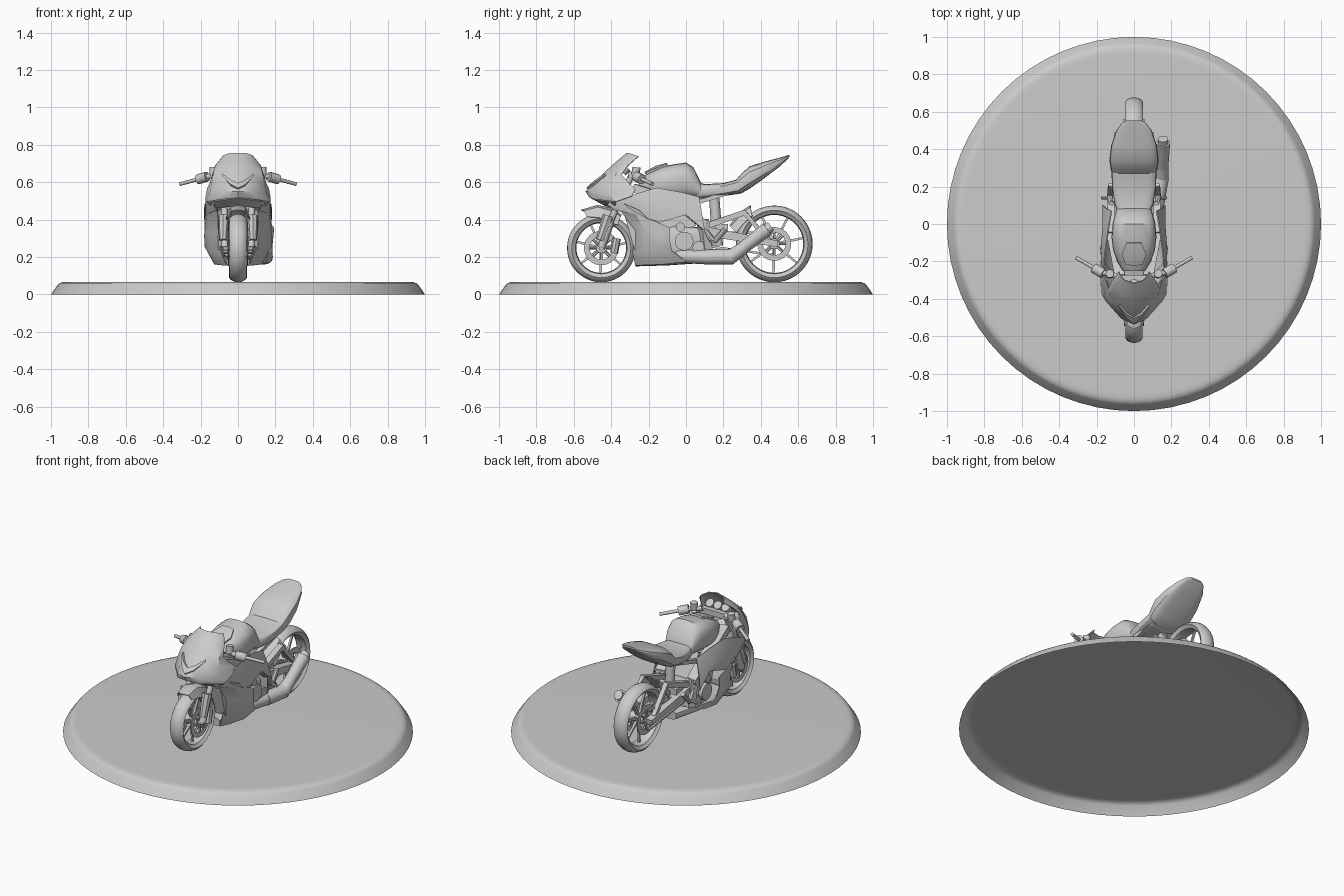
import bpy, bmesh, math
from mathutils import Matrix, Vector

grey = bpy.data.materials.new("plain grey")
grey.diffuse_color = (0.6, 0.6, 0.6, 1)


def finish(name, bm, mirror=False, solid=0.0, angle=35):
    """Turn a bmesh into a named object, apply its modifiers and shade it."""
    bmesh.ops.remove_doubles(bm, verts=bm.verts, dist=1e-5)
    bmesh.ops.recalc_face_normals(bm, faces=bm.faces)
    me = bpy.data.meshes.new(name)
    bm.to_mesh(me)
    bm.free()
    me.materials.append(grey)
    ob = bpy.data.objects.new(name, me)
    bpy.context.collection.objects.link(ob)
    if mirror:
        ob.modifiers.new("mirror", 'MIRROR')
    if solid:
        m = ob.modifiers.new("solid", 'SOLIDIFY')
        m.thickness, m.offset = solid, 0
    bpy.ops.object.select_all(action='DESELECT')
    ob.select_set(True)
    bpy.context.view_layer.objects.active = ob
    bpy.ops.object.convert(target='MESH')
    bpy.ops.object.shade_smooth_by_angle(angle=math.radians(angle))
    return ob


def add_rings(bm, rings, closed=False, caps=(False, False)):
    vs = [[bm.verts.new(p) for p in r] for r in rings]
    n = len(vs[0])
    for a, b in zip(vs, vs[1:] + ([vs[0]] if closed else [])):
        for i in range(n):
            j = (i + 1) % n
            bm.faces.new((a[i], a[j], b[j], b[i]))
    if caps[0]:
        bm.faces.new(vs[0][::-1])
    if caps[1]:
        bm.faces.new(vs[-1])


def add_lathe(bm, profile, mat, seg=48, closed=True, caps=(False, False)):
    add_rings(bm, [[mat @ Vector((r * math.cos(t), r * math.sin(t), h))
                    for t in (2 * math.pi * i / seg for i in range(seg))]
                   for r, h in profile], closed, caps)


def add_rod(bm, a, b, r1, r2=None, seg=12, flat=1.0):
    """Tapered rod from a to b; flat squashes it sideways."""
    a, b = Vector(a), Vector(b)
    d = b - a
    mat = Matrix.Translation((a + b) / 2) @ d.to_track_quat('Z', 'Y').to_matrix().to_4x4()
    if seg == 4:
        mat = mat @ Matrix.Diagonal((1, flat, 1, 1)) @ Matrix.Rotation(math.pi / 4, 4, 'Z')
    bmesh.ops.create_cone(bm, cap_ends=True, segments=seg, radius1=r1,
                          radius2=r1 if r2 is None else r2, depth=d.length, matrix=mat)


def rods(name, items, mirror=False, seg=12, flat=1.0):
    bm = bmesh.new()
    for it in items:
        add_rod(bm, *it, seg=seg, flat=flat)
    return finish(name, bm, mirror)


def panel(name, rows, solid=0.006, angle=35):
    """Mirrored sheet through rows of (x, y, z) points."""
    bm = bmesh.new()
    vs = [[bm.verts.new(p) for p in r] for r in rows]
    for a, b in zip(vs, vs[1:]):
        for i in range(len(a) - 1):
            bm.faces.new((a[i], a[i + 1], b[i + 1], b[i]))
    return finish(name, bm, True, solid, angle)


def loft(name, sections, seg=20, power=0.6):
    """Body along y; each section is (y, half width, bottom, top)."""
    def sp(v):
        return math.copysign(abs(v) ** power, v)
    bm = bmesh.new()
    add_rings(bm, [[(w * sp(math.cos(t)), y, (b + h) / 2 + (h - b) / 2 * sp(math.sin(t)))
                    for t in (2 * math.pi * i / seg for i in range(seg))]
                   for y, w, b, h in sections], caps=(True, True))
    return finish(name, bm)


# Display base: a shell, open underneath
bm = bmesh.new()
add_lathe(bm, [(1, 0), (0.965, 0.05), (0.955, 0.06), (0.935, 0.066), (0.91, 0.067)],
          Matrix(), 64, False, (False, True))
finish("display_base", bm, angle=50)


# Wheels: tyre, rim, spokes, hub and brake discs
def wheel(side, y, z, R, w, spokes, disc):
    mat = Matrix.Translation((0, y, z)) @ Matrix.Rotation(math.pi / 2, 4, 'Y')
    c = Vector((0, y, z))
    ri = R - 0.038
    bm = bmesh.new()
    half = [(ri, w * 0.78), (R - 0.025, w), (R - 0.012, w * 0.8), (R - 0.003, w * 0.4)]
    add_lathe(bm, [(r, -h) for r, h in half] + [(R, 0)] + half[::-1], mat)
    finish(side + "_tyre", bm, angle=50)
    bm = bmesh.new()
    add_lathe(bm, [(ri, -w * .78), (ri, w * .78), (ri - .007, w * .7), (ri - .012, 0), (ri - .007, -w * .7)], mat)
    finish(side + "_rim", bm)
    bm = bmesh.new()
    for i in range(spokes):
        t = 2 * math.pi * i / spokes + 0.2
        d = Vector((0, math.cos(t), math.sin(t)))
        add_rod(bm, c + d * 0.02, c + d * (ri - 0.008), 0.011, 0.008, seg=4, flat=1)
    add_lathe(bm, [(0.03, -w), (0.03, w)], mat, 16, False, (True, True))
    add_lathe(bm, [(0.013, -w - .035), (0.013, w + .035)], mat, 12, False, (True, True))
    finish(side + "_spokes", bm)
    bm = bmesh.new()
    for s in (-1, 1):
        h = s * (w + 0.004)
        add_lathe(bm, [(disc - .03, h - .003), (disc, h - .003), (disc, h + .003), (disc - .03, h + .003)], mat, 32)
        for i in range(8):
            d = Vector((0, math.cos(i * math.pi / 4), math.sin(i * math.pi / 4)))
            o = c + Vector((h, 0, 0))
            add_rod(bm, o + d * 0.025, o + d * (disc - .027), 0.007, seg=6)
    finish(side + "_brake_discs", bm)


wheel("front", -0.453, 0.248, 0.183, 0.046, 7, 0.092)
wheel("rear", 0.472, 0.27, 0.205, 0.048, 7, 0.09)

# Front fork, brake calipers and fork crowns
rods("fork_legs", [((0.07, -0.453, 0.25), (0.072, -0.405, 0.39), 0.02, 0.023),
                   ((0.072, -0.405, 0.39), (0.076, -0.285, 0.65), 0.017)], True)
rods("fork_guards", [((0.08, -0.46, 0.29), (0.076, -0.415, 0.42), 0.022, 0.03)], True, 8)
rods("front_calipers", [((0.06, -0.385, 0.22), (0.06, -0.37, 0.30), 0.022)], True, 8)
rods("fork_crowns", [((-0.1, -0.345, 0.51), (0.1, -0.345, 0.51), 0.03),
                     ((-0.1, -0.29, 0.64), (0.1, -0.29, 0.64), 0.024)], seg=4)

# Front mudguard
panel("front_mudguard", [
    [(0, -0.56, 0.45), (0.035, -0.545, 0.445), (0.05, -0.53, 0.415)],
    [(0, -0.475, 0.475), (0.04, -0.47, 0.465), (0.06, -0.465, 0.41)],
    [(0, -0.40, 0.46), (0.04, -0.40, 0.445), (0.065, -0.42, 0.385)],
    [(0, -0.345, 0.425), (0.035, -0.35, 0.415), (0.055, -0.365, 0.37)]])

# Windscreen and nose, with the side ears swept back
panel("nose_cowl", [
    [(0, -0.315, 0.755), (0.05, -0.30, 0.752), (0.075, -0.27, 0.742), (0.08, -0.255, 0.737)],
    [(0, -0.375, 0.705), (0.06, -0.365, 0.70), (0.115, -0.33, 0.692), (0.12, -0.31, 0.688)],
    [(0, -0.43, 0.655), (0.07, -0.415, 0.655), (0.13, -0.375, 0.64), (0.135, -0.345, 0.64)],
    [(0, -0.475, 0.61), (0.07, -0.455, 0.61), (0.14, -0.395, 0.59), (0.15, -0.30, 0.59)],
    [(0, -0.535, 0.55), (0.065, -0.505, 0.55), (0.15, -0.41, 0.535), (0.163, -0.27, 0.565)],
    [(0, -0.515, 0.52), (0.075, -0.49, 0.51), (0.17, -0.375, 0.495), (0.17, -0.29, 0.525)]])
panel("nose_crest", [
    [(0, -0.50, 0.592), (0.04, -0.478, 0.612), (0.08, -0.432, 0.643)],
    [(0, -0.53, 0.565), (0.04, -0.50, 0.585), (0.08, -0.438, 0.63)]], 0.012)
panel("nose_underside", [
    [(0, -0.51, 0.518), (0.07, -0.485, 0.508), (0.165, -0.375, 0.493)],
    [(0, -0.43, 0.475), (0.07, -0.41, 0.468), (0.13, -0.38, 0.465)]])

# Side fairings
panel("upper_fairing", [
    [(0.14, -0.40, 0.51), (0.163, -0.29, 0.53), (0.155, -0.16, 0.57), (0.135, -0.02, 0.545), (0.12, 0.07, 0.52)],
    [(0.13, -0.42, 0.48), (0.172, -0.29, 0.485), (0.175, -0.14, 0.47), (0.165, 0.0, 0.455), (0.15, 0.085, 0.43)],
    [(0.11, -0.38, 0.45), (0.165, -0.27, 0.43), (0.175, -0.14, 0.385), (0.165, 0.0, 0.425), (0.165, 0.10, 0.34)]])
panel("lower_fairing", [
    [(0.11, -0.35, 0.45), (0.165, -0.27, 0.435), (0.175, -0.15, 0.385), (0.17, -0.085, 0.355)],
    [(0.10, -0.27, 0.34), (0.155, -0.215, 0.33), (0.178, -0.13, 0.31), (0.17, -0.09, 0.30)],
    [(0.09, -0.285, 0.23), (0.145, -0.23, 0.235), (0.175, -0.14, 0.255), (0.16, -0.075, 0.235)],
    [(0.06, -0.27, 0.155), (0.09, -0.22, 0.158), (0.125, -0.12, 0.162), (0.12, 0.0, 0.175)]])
panel("fairing_vents", [
    [(0.175, -0.33, 0.485), (0.18, -0.25, 0.45)],
    [(0.174, -0.31, 0.465), (0.18, -0.20, 0.40)]], 0.006)

# Engine, radiator and belly
loft("crankcase", [(-0.12, 0.08, 0.20, 0.36), (-0.06, 0.115, 0.19, 0.37),
                   (0.05, 0.115, 0.19, 0.36), (0.12, 0.09, 0.22, 0.36)], power=0.4)
rods("cylinders", [((0, -0.04, 0.33), (0, -0.10, 0.48), 0.12, 0.11)], seg=4, flat=1.2)
rods("radiator", [((0, -0.26, 0.24), (0, -0.32, 0.45), 0.15)], seg=4, flat=0.15)
rods("engine_covers", [((-0.14, -0.01, 0.285), (0.14, -0.01, 0.285), 0.05),
                       ((-0.13, 0.07, 0.25), (0.13, 0.07, 0.25), 0.035),
                       ((-0.135, -0.03, 0.36), (0.135, -0.03, 0.36), 0.025)], seg=20)
loft("belly_pan", [(-0.27, 0.06, 0.15, 0.20), (-0.1, 0.12, 0.155, 0.20),
                   (0.05, 0.11, 0.165, 0.22), (0.2, 0.07, 0.165, 0.22)], power=0.5)

# Exhaust on the right side
rods("exhaust", [((0.09, -0.05, 0.205), (0.12, 0.12, 0.20), 0.035, 0.04),
                 ((0.12, 0.10, 0.20), (0.145, 0.25, 0.203), 0.04, 0.042),
                 ((0.145, 0.23, 0.195), (0.15, 0.31, 0.25), 0.04, 0.034),
                 ((0.15, 0.30, 0.245), (0.155, 0.435, 0.35), 0.033, 0.038),
                 ((0.155, 0.43, 0.346), (0.155, 0.455, 0.365), 0.028)], seg=20)

# Tank, seat and tail
loft("fuel_tank", [(-0.25, 0.06, 0.55, 0.62), (-0.20, 0.09, 0.53, 0.65), (-0.14, 0.112, 0.51, 0.68),
                   (-0.07, 0.12, 0.51, 0.695), (0.0, 0.115, 0.51, 0.705), (0.04, 0.105, 0.51, 0.68),
                   (0.07, 0.095, 0.51, 0.62), (0.09, 0.09, 0.52, 0.58)], power=0.75)
panel("tank_top_cover", [
    [(0, -0.22, 0.65), (0.045, -0.215, 0.645)],
    [(0, -0.16, 0.682), (0.065, -0.16, 0.67)],
    [(0, -0.10, 0.698), (0.04, -0.10, 0.693)]], 0.012)
loft("rider_seat", [(0.06, 0.085, 0.51, 0.595), (0.11, 0.105, 0.515, 0.59), (0.20, 0.118, 0.525, 0.595),
                    (0.29, 0.12, 0.54, 0.62)], power=0.5)
loft("tail", [(0.27, 0.118, 0.535, 0.615), (0.295, 0.125, 0.54, 0.645), (0.34, 0.132, 0.565, 0.685),
              (0.42, 0.122, 0.622, 0.71), (0.50, 0.095, 0.683, 0.731), (0.54, 0.065, 0.72, 0.743),
              (0.553, 0.04, 0.735, 0.746)], power=0.6)
loft("undertail_box", [(0.26, 0.10, 0.533, 0.56), (0.385, 0.085, 0.598, 0.63)], power=0.3)

# Frame, swingarm, shock and hugger
rods("frame_beams", [((0.075, -0.28, 0.57), (0.115, -0.05, 0.49), 0.04, 0.045),
                     ((0.115, -0.06, 0.50), (0.11, 0.10, 0.37), 0.045),
                     ((0.11, 0.09, 0.40), (0.10, 0.11, 0.23), 0.04),
                     ((0.09, 0.02, 0.48), (0.09, 0.28, 0.56), 0.02)], True, 4, 0.8)
rods("swingarm", [((0.085, 0.09, 0.34), (0.085, 0.49, 0.27), 0.045, 0.03),
                  ((0.085, 0.09, 0.36), (0.08, 0.32, 0.44), 0.03, 0.025),
                  ((0.08, 0.31, 0.44), (0.085, 0.44, 0.29), 0.02)], True, 4, 0.8)
rods("swingarm_bridge", [((-0.09, 0.19, 0.34), (0.09, 0.19, 0.34), 0.05)], seg=4)
rods("rear_shock", [((0, 0.17, 0.26), (0, 0.15, 0.53), 0.028)])
panel("rear_hugger", [
    [(0, 0.235, 0.37), (0.055, 0.24, 0.36), (0.068, 0.27, 0.33)],
    [(0, 0.285, 0.435), (0.055, 0.29, 0.42), (0.072, 0.31, 0.38)],
    [(0, 0.345, 0.475), (0.05, 0.345, 0.465), (0.07, 0.355, 0.42)]])
rods("chain", [((-0.07, 0.10, 0.33), (-0.07, 0.475, 0.33), 0.008),
               ((-0.07, 0.10, 0.26), (-0.07, 0.475, 0.21), 0.008)], seg=4)

# Heel plates
rods("heel_plates", [((0.115, 0.07, 0.38), (0.13, 0.15, 0.28), 0.016),
                     ((0.13, 0.15, 0.28), (0.125, 0.21, 0.35), 0.014),
                     ((0.12, 0.14, 0.285), (0.175, 0.14, 0.28), 0.008)], True, 8)

# Handlebars, levers and instruments
rods("handlebars", [((0.08, -0.28, 0.65), (0.17, -0.26, 0.628), 0.014),
                    ((0.17, -0.26, 0.628), (0.31, -0.18, 0.59), 0.01)], True)
rods("bar_controls", [((0.165, -0.265, 0.63), (0.215, -0.235, 0.615), 0.027)], True)
rods("fluid_pots", [((0.13, -0.27, 0.635), (0.13, -0.265, 0.68), 0.022)], True)
rods("instruments", [((x, -0.34, 0.655), (x, -0.315, 0.68), 0.026) for x in (-0.055, 0, 0.055)])
